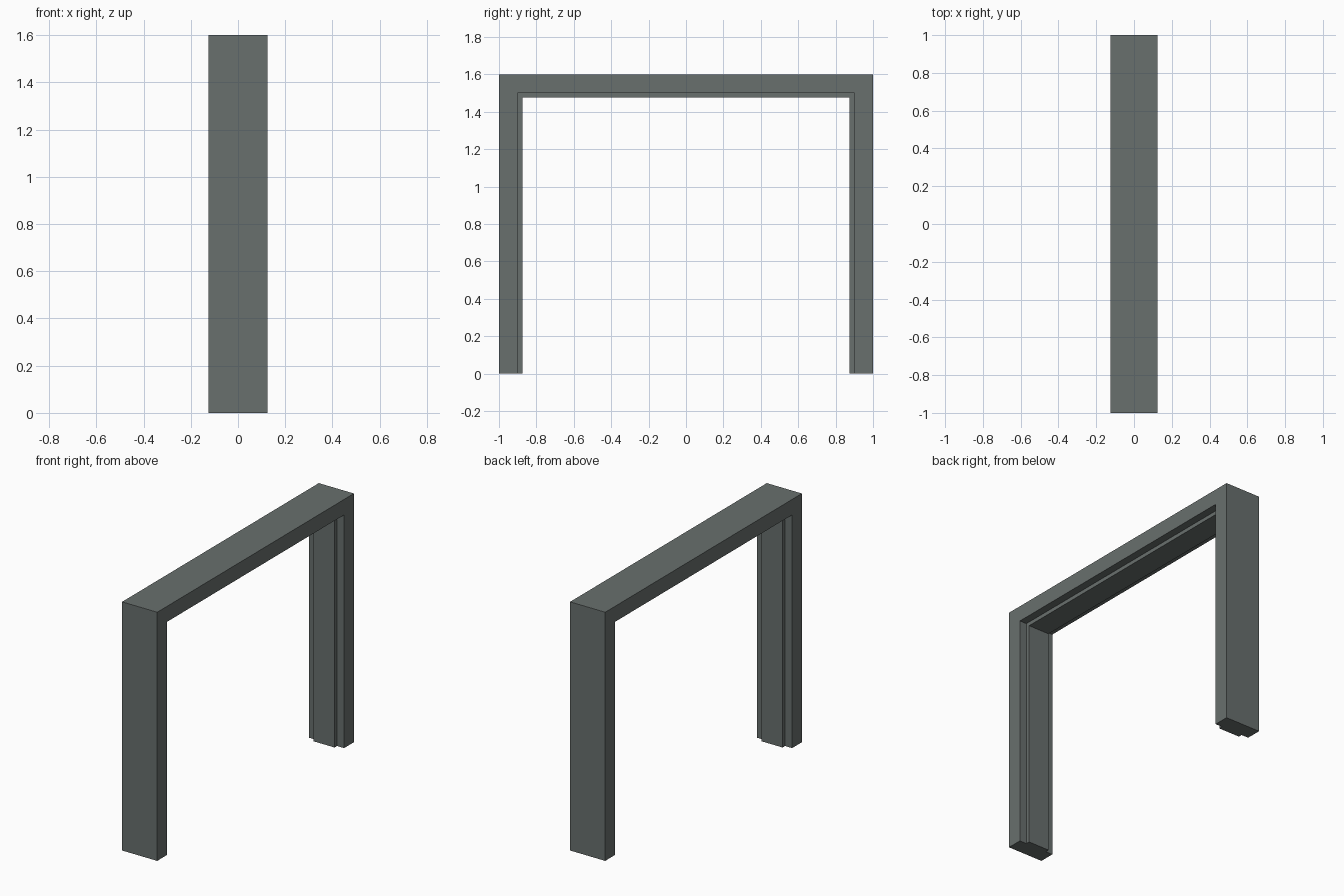
import bpy
import bmesh

default = bpy.data.objects.get("Cube")
if default:
    bpy.data.objects.remove(default, do_unlink=True)

paint = bpy.data.materials.new("slate grey")
paint.use_nodes = True
grey = (0.14, 0.16, 0.155, 1)
paint.diffuse_color = grey
paint.node_tree.nodes["Principled BSDF"].inputs["Base Color"].default_value = grey

HALF_SPAN, HEIGHT = 1.0, 1.6
HALF_DEPTH, STOP_HALF_DEPTH = 0.125, 0.075
JAMB, STOP = 0.1, 0.125


def section(s, inset):
    """Portal corner points: floor, head, head, floor, at an inset from the outside."""
    y, z = HALF_SPAN - inset, HEIGHT - inset
    return [(s, -y, 0), (s, -y, z), (s, y, z), (s, y, 0)]


# Cross-section of the frame with its raised central stop: (depth, inset)
half = [(HALF_DEPTH, 0), (HALF_DEPTH, JAMB), (STOP_HALF_DEPTH, JAMB), (STOP_HALF_DEPTH, STOP)]
profile = half + [(-x, inset) for x, inset in reversed(half)]

# Sweep the section up one jamb, across the head and down the other
bm = bmesh.new()
loops = [[bm.verts.new(p) for p in section(x, inset)] for x, inset in profile]
for a, b in zip(loops, loops[1:] + loops[:1]):
    for i in range(3):
        bm.faces.new((a[i], a[i + 1], b[i + 1], b[i]))

# Close the feet of both jambs
for end in (0, -1):
    bm.faces.new([loop[end] for loop in loops])
bmesh.ops.recalc_face_normals(bm, faces=bm.faces)

mesh = bpy.data.meshes.new("door_frame")
bm.to_mesh(mesh)
bm.free()
mesh.materials.append(paint)
frame = bpy.data.objects.new("door_frame", mesh)
bpy.context.collection.objects.link(frame)
